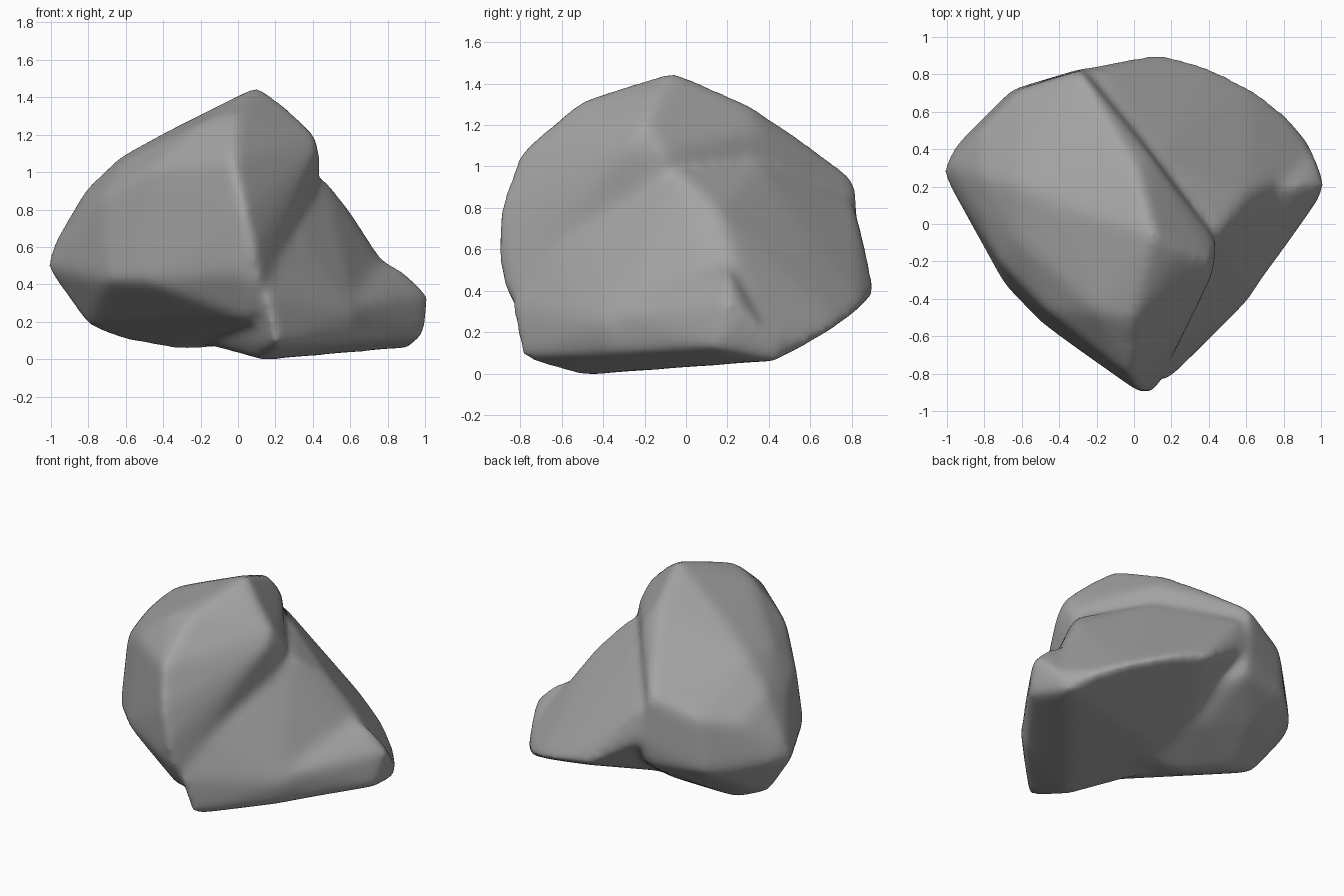
import bpy
import bmesh
from mathutils import Vector

cube = bpy.data.objects.get("Cube")
if cube:
    bpy.data.objects.remove(cube, do_unlink=True)

WEAR_ALLOWANCE = 0.02  # extra stone on each corner, lost again when worn round

# Corner points of the three chunks that fuse into the rock
tall_slab = [
    # front ridge, from the peak down
    (.1, -.06, 1.45), (-.02, -.5, 1.31), (-.03, -.8, 1.06), (.03, -.89, .8),
    (.08, -.9, .6), (.12, -.86, .4), (.06, -.74, .22),
    # crest and the edge above the shoulder
    (.25, -.15, 1.34), (.4, -.2, 1.2), (.41, -.27, 1.1), (.43, -.1, 1.06),
    (.1, .33, 1.16), (0, .3, 1.29), (-.15, .55, 1.12), (-.28, .8, .94),
    # broad outer face
    (-.4, .1, 1.19), (-.62, .2, 1.07), (-.8, .25, .9), (-.97, .3, .62),
    (-.2, -.46, 1.25), (-.42, -.25, 1.14), (-.62, -.08, 1.03), (-.8, .05, .84),
    (-.45, -.46, 1.02), (-.7, -.2, .87),
    # back and widest line
    (-.25, .82, .6), (-.65, .7, .46), (-.6, .7, .82), (-.8, .5, .77), (-1.01, .27, .5),
    (-.95, .4, .5), (-.68, -.32, .43), (-.5, -.51, .43), (-.02, -.85, .47),
    # underside
    (-.25, .8, .46), (-.2, .45, .23), (-.5, .55, .29), (-.74, .48, .32),
    (-.79, .22, .19), (-.6, .27, .12), (-.33, .1, .07), (.3, 0, .1),
]
shoulder = [
    # ridge and back slope
    (.46, -.04, .96), (.15, .35, 1), (-.2, .8, .82), (.6, .15, .77), (.72, .2, .58),
    # rim
    (-.2, .83, .6), (.15, .9, .38), (.4, .83, .32), (.63, .72, .23), (.79, .59, .16),
    (.93, .4, .2), (.91, .43, .07), (.97, .22, .15),
    # front face and foot
    (.62, -.38, .25), (.6, -.36, .1), (.34, -.47, .64), (.2, -.68, .58),
    (.16, -.84, .33), (.21, -.79, .08), (.13, -.5, 0), (-.3, .1, .12),
]
lobe = [
    (.4, .05, .5), (.72, .18, .55), (.88, .2, .47), (1.01, .2, .35), (.97, .34, .24),
    (.98, .13, .13), (.91, .43, .06), (.68, -.29, .3), (.3, -.66, .36),
    (.6, -.36, .1), (.2, 0, .12),
]


def add_hull(bm, points):
    """Add the closed convex shell around some points, grown to allow for wear."""
    points = [Vector(p) for p in points]
    centre = sum(points, Vector()) / len(points)
    verts = [bm.verts.new(p + (p - centre).normalized() * WEAR_ALLOWANCE) for p in points]
    result = bmesh.ops.convex_hull(bm, input=verts)
    spare = set(result["geom_interior"]) | set(result["geom_unused"])
    bmesh.ops.delete(bm, geom=[v for v in spare if isinstance(v, bmesh.types.BMVert)],
                     context='VERTS')


bm = bmesh.new()
for chunk in (tall_slab, shoulder, lobe):
    add_hull(bm, chunk)
bmesh.ops.recalc_face_normals(bm, faces=bm.faces)
mesh = bpy.data.meshes.new("rock")
bm.to_mesh(mesh)
bm.free()
rock = bpy.data.objects.new("rock", mesh)
bpy.context.collection.objects.link(rock)

# Fuse the chunks and wear down their edges
fuse = rock.modifiers.new("fuse", 'REMESH')
fuse.mode = 'VOXEL'
fuse.voxel_size = 0.02
wear = rock.modifiers.new("wear", 'SMOOTH')
wear.factor = 0.5
wear.iterations = 45
bpy.context.view_layer.update()
worn = bpy.data.meshes.new_from_object(rock.evaluated_get(bpy.context.evaluated_depsgraph_get()))
rock.modifiers.clear()
rock.data = worn
bpy.data.meshes.remove(mesh)
worn.name = "rock"

# Centre the rock and rest it on the ground
axes = list(zip(*(v.co for v in worn.vertices)))
middle = [(min(a) + max(a)) / 2 for a in axes]
offset = Vector((middle[0], middle[1], min(axes[2])))
for v in worn.vertices:
    v.co -= offset
for face in worn.polygons:
    face.use_smooth = True

# Stone colour
stone = bpy.data.materials.new("grey_stone")
stone.use_nodes = True
grey = (0.37, 0.37, 0.37, 1)
stone.diffuse_color = grey
bsdf = next(n for n in stone.node_tree.nodes if n.type == 'BSDF_PRINCIPLED')
bsdf.inputs["Base Color"].default_value = grey
bsdf.inputs["Roughness"].default_value = 0.8
worn.materials.clear()
worn.materials.append(stone)
